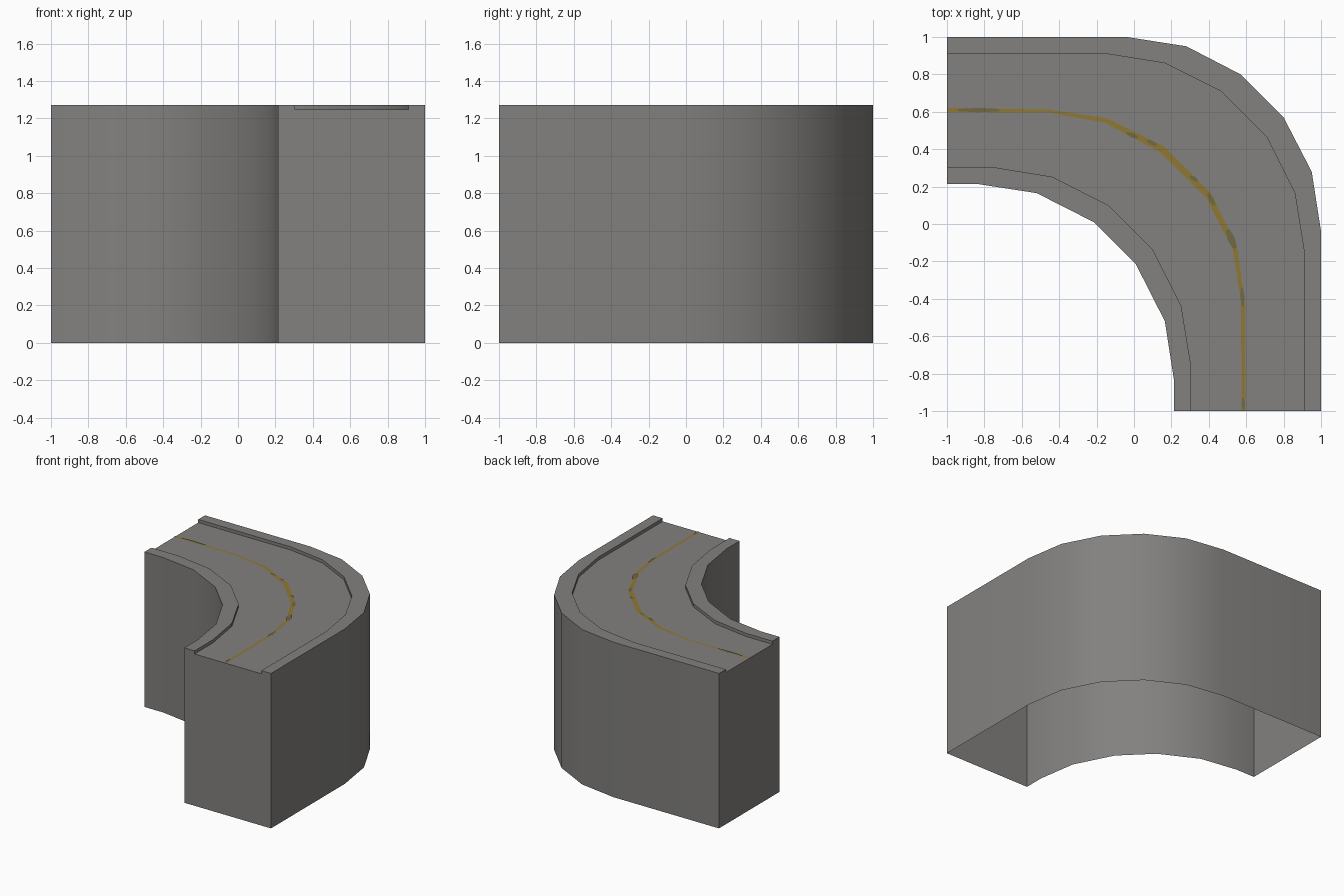
import bpy, bmesh
from mathutils import Vector

if "Cube" in bpy.data.objects:
    bpy.data.objects.remove(bpy.data.objects["Cube"])

H, ROAD = 1.273, 1.247   # kerb top and road surface heights

def material(name, rgb):
    m = bpy.data.materials.new(name)
    m.diffuse_color = (*rgb, 1)
    m.use_nodes = True
    m.node_tree.nodes["Principled BSDF"].inputs["Base Color"].default_value = m.diffuse_color
    return m

concrete = material("grey concrete", (0.225, 0.220, 0.212))
yellow = material("faded yellow paint", (0.28, 0.19, 0.035))
worn = material("worn olive paint", (0.165, 0.138, 0.055))

def bend(half):
    """Mirror half of a bend across the x = y diagonal."""
    return half + [(y, x) for x, y in reversed(half)]

def finish(name, bm, mat, recalc=True):
    if recalc:
        bmesh.ops.recalc_face_normals(bm, faces=bm.faces)
    me = bpy.data.meshes.new(name)
    bm.to_mesh(me)
    bm.free()
    me.materials.append(mat)
    ob = bpy.data.objects.new(name, me)
    bpy.context.collection.objects.link(ob)
    return ob

# Plan outlines of the wall and kerb edges
outer = bend([(-1, 1), (-.04, 1), (.28, .95), (.57, .80)])
kerb_out = bend([(-1, .912), (-.16, .912), (.165, .86), (.465, .71)])
kerb_in = bend([(-1, .305), (-.76, .305), (-.44, .253), (-.135, .10)])
inner = bend([(-1, .213), (-.83, .213), (-.52, .165), (-.215, .01)])

# Curved road block: cross-section swept through the stations, open below
rails = [(outer, 0), (outer, H), (kerb_out, H), (kerb_out, ROAD),
         (kerb_in, ROAD), (kerb_in, H), (inner, H), (inner, 0)]
bm = bmesh.new()
rows = [[bm.verts.new((*p, z)) for p in line] for line, z in rails]
for a, b in zip(rows, rows[1:]):
    for i in range(len(a) - 1):
        bm.faces.new((a[i], b[i], b[i + 1], a[i + 1]))
for k in (0, -1):
    bm.faces.new([r[k] for r in rows])
# wind so that the road faces up
bmesh.ops.recalc_face_normals(bm, faces=bm.faces)
road_face = next(f for f in bm.faces if all(abs(v.co.z - ROAD) < 1e-4 for v in f.verts))
if road_face.normal.z < 0:
    bmesh.ops.reverse_faces(bm, faces=bm.faces)
block = finish("curved_road_block", bm, concrete, False)
bpy.context.view_layer.objects.active = block
block.select_set(True)
bpy.ops.object.shade_smooth_by_angle(angle=0.52)
block.select_set(False)

# Thin painted strips lying on the road
def strip(name, pts, widths, z, mat):
    bm = bmesh.new()
    pairs = []
    for i, p in enumerate(pts):
        d = Vector(pts[min(i + 1, len(pts) - 1)]) - Vector(pts[max(i - 1, 0)])
        n = Vector((-d.y, d.x)).normalized() * widths[i] / 2
        q = Vector(p)
        pairs.append([bm.verts.new((*(q + s * n), z)) for s in (1, -1)])
    for (a, b), (c, d) in zip(pairs, pairs[1:]):
        bm.faces.new((a, b, d, c))
    return finish(name, bm, mat, False)

strip("centre_line",
      [(-1, .61), (-.45, .603), (-.15, .553), (.15, .40), (.40, .15), (.54, -.13), (.583, -.42), (.585, -1)],
      [.022, .016, .026, .038, .036, .026, .02, .022], ROAD + .003, yellow)

# Worn patches on the centre line: start, end, width
patches = [((-.94, .609), (-.72, .609), .024), ((-.04, .487), (.02, .462), .024),
           ((.07, .446), (.12, .422), .022), ((.30, .255), (.34, .23), .024),
           ((.395, .165), (.43, .10), .026), ((.50, -.03), (.54, -.13), .04),
           ((.577, -.34), (.582, -.44), .022), ((.583, -.93), (.584, -.99), .02)]
for i, (a, b, w) in enumerate(patches):
    mid = tuple((Vector(a) + Vector(b)) / 2)
    strip(f"worn_patch_{i + 1}", [a, mid, b], [w * .5, w, w * .5], ROAD + .005, worn)
